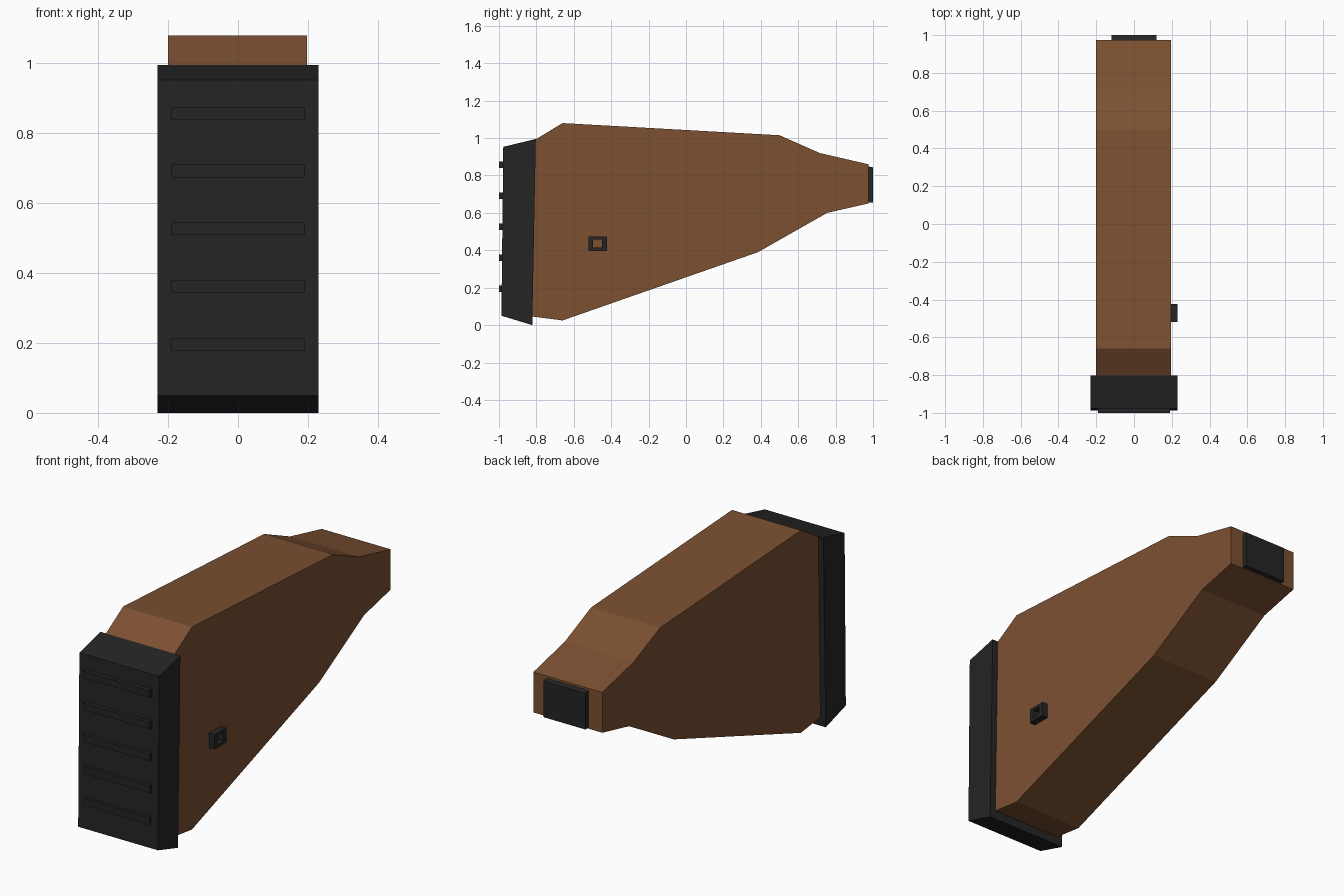
import bpy
import bmesh

if "Cube" in bpy.data.objects:
    bpy.data.objects.remove(bpy.data.objects["Cube"])


def material(name, rgb):
    m = bpy.data.materials.new(name)
    m.diffuse_color = (*rgb, 1.0)
    m.use_nodes = True
    m.node_tree.nodes["Principled BSDF"].inputs["Base Color"].default_value = m.diffuse_color
    return m


BROWN = material("walnut brown", (0.20, 0.081, 0.031))
BLACK = material("rubber black", (0.018, 0.018, 0.018))


def finish(bm, name, mat):
    bmesh.ops.recalc_face_normals(bm, faces=bm.faces)
    mesh = bpy.data.meshes.new(name)
    bm.to_mesh(mesh)
    bm.free()
    mesh.materials.append(mat)
    ob = bpy.data.objects.new(name, mesh)
    bpy.context.collection.objects.link(ob)
    return ob


def side_extrusion(name, profile, x0, x1, mat):
    """Extrude a (y, z) outline along x."""
    bm = bmesh.new()
    face = bm.faces.new([bm.verts.new((x0, y, z)) for y, z in profile])
    ext = bmesh.ops.extrude_face_region(bm, geom=[face])
    verts = [g for g in ext["geom"] if isinstance(g, bmesh.types.BMVert)]
    bmesh.ops.translate(bm, verts=verts, vec=(x1 - x0, 0, 0))
    return finish(bm, name, mat)


def rect(y0, y1, z0, z1):
    return [(y0, z0), (y1, z0), (y1, z1), (y0, z1)]


# Wooden stock body, running slightly into the pad
side_extrusion("stock_body", [
    (-0.83, 0.977), (-0.66, 1.08), (0.50, 1.015), (0.715, 0.92),
    (0.975, 0.86), (0.975, 0.65), (0.755, 0.60), (0.385, 0.39),
    (-0.66, 0.025), (-0.84, 0.048)], -0.2, 0.197, BROWN)

# Butt pad
side_extrusion("butt_pad", [
    (-0.977, 0.953), (-0.803, 0.995), (-0.822, 0.0), (-0.987, 0.05)],
    -0.23, 0.23, BLACK)

# Grip ribs across the pad
for i in range(5):
    z = 0.195 + i * 0.1657
    side_extrusion(f"pad_rib_{i + 1}", rect(-1.0, -0.965, z - 0.018, z + 0.018),
                   -0.19, 0.19, BLACK)

# Mounting plate on the narrow end
side_extrusion("mounting_plate", [
    (0.97, 0.85), (1.0, 0.843), (1.0, 0.655), (0.97, 0.655)],
    -0.12, 0.12, BLACK)

# Square sling loop on the right side, open in the middle
bm = bmesh.new()
loops = [[bm.verts.new((x, y, z)) for y, z in r]
         for x in (0.19, 0.23)
         for r in (rect(-0.52, -0.423, 0.397, 0.473),
                   rect(-0.497, -0.448, 0.414, 0.458))]
in_out, in_hole, out_out, out_hole = loops
for a, b in ((in_out, out_out), (out_out, out_hole),
             (out_hole, in_hole), (in_hole, in_out)):
    for i in range(4):
        j = (i + 1) % 4
        bm.faces.new((a[i], a[j], b[j], b[i]))
finish(bm, "sling_loop", BLACK)
